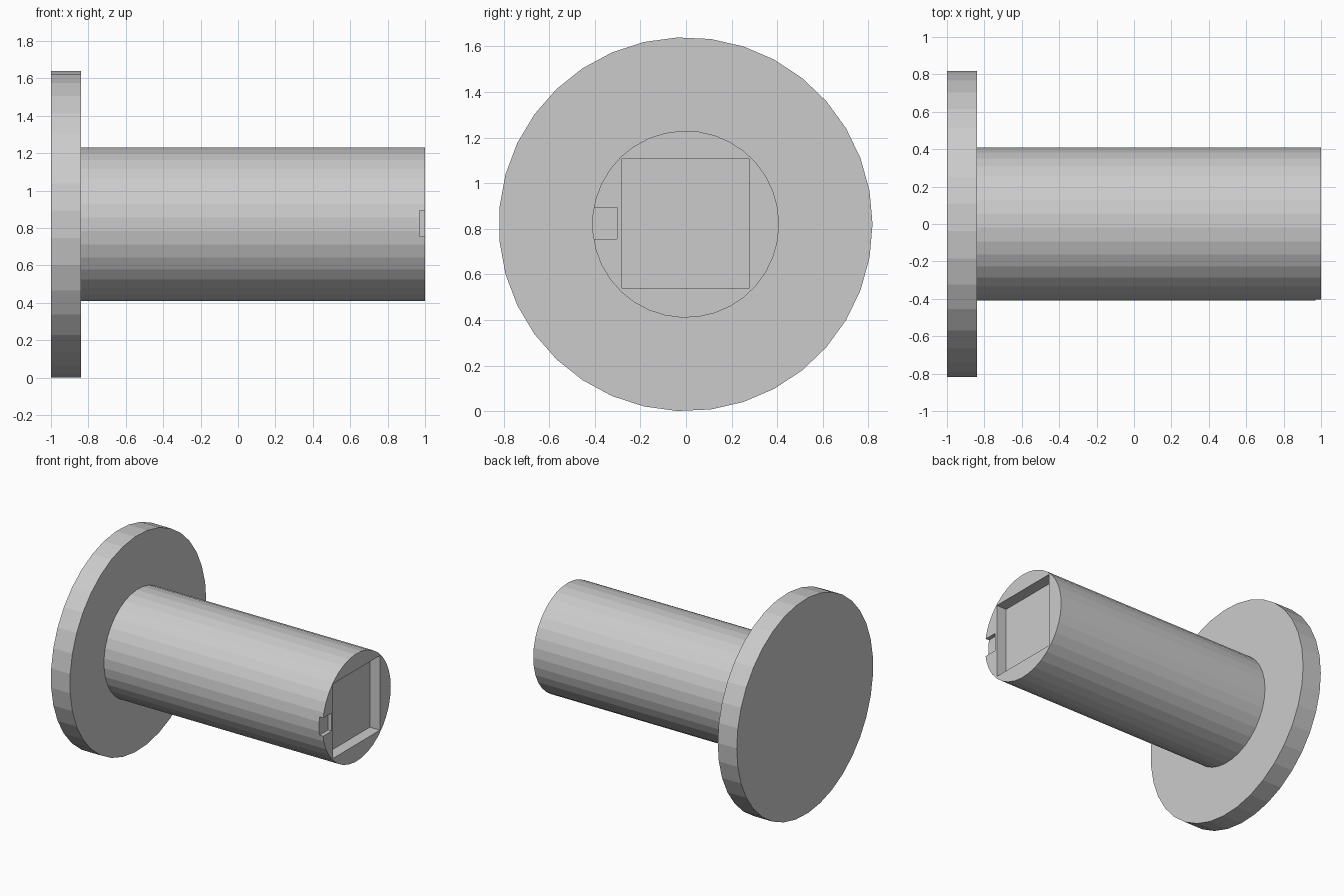
import bpy, bmesh, math

if "Cube" in bpy.data.objects:
    bpy.data.objects.remove(bpy.data.objects["Cube"])

SIDES = 35
RADIUS = 0.82
AXIS_Y, AXIS_Z = -0.0016, 0.82


def add_object(name, bm):
    bmesh.ops.recalc_face_normals(bm, faces=bm.faces)
    mesh = bpy.data.meshes.new(name)
    bm.to_mesh(mesh)
    bm.free()
    obj = bpy.data.objects.new(name, mesh)
    bpy.context.collection.objects.link(obj)
    return obj


def disc(name, radius, x0, x1):
    """Cylinder along x with a corner pointing to +y."""
    bm = bmesh.new()
    ring = []
    for i in range(SIDES):
        a = math.tau * i / SIDES
        ring.append(bm.verts.new((x0, AXIS_Y + radius * math.cos(a),
                                  AXIS_Z + radius * math.sin(a))))
    face = bm.faces.new(ring)
    out = bmesh.ops.extrude_face_region(bm, geom=[face], use_keep_orig=True)
    for v in out["geom"]:
        if isinstance(v, bmesh.types.BMVert):
            v.co.x = x1
    return add_object(name, bm)


def cut_box(target, name, lo, hi):
    """Subtract a box given by two opposite corners."""
    bm = bmesh.new()
    bmesh.ops.create_cube(bm, size=1)
    for v in bm.verts:
        v.co = [(a + b) / 2 + c * (b - a) for a, b, c in zip(lo, hi, v.co)]
    cutter = add_object(name, bm)
    cutter.hide_render = True
    cutter.display_type = 'WIRE'
    mod = target.modifiers.new(name, 'BOOLEAN')
    mod.operation = 'DIFFERENCE'
    mod.solver = 'EXACT'
    mod.object = cutter
    # bake the cut and drop the helper
    bpy.context.view_layer.objects.active = target
    bpy.ops.object.modifier_apply(modifier=name)
    bpy.data.objects.remove(cutter)


# wide round flange and the shaft standing on it
disc("flange", RADIUS, -1.0, -0.84)
shaft = disc("shaft", 0.41, -0.84, 1.0)

# square pocket and small side notch in the free end
cut_box(shaft, "pocket_cutter", (0.915, -0.284, 0.54), (1.1, 0.278, 1.107))
cut_box(shaft, "notch_cutter", (0.97, -0.5, 0.755), (1.1, -0.302, 0.893))
